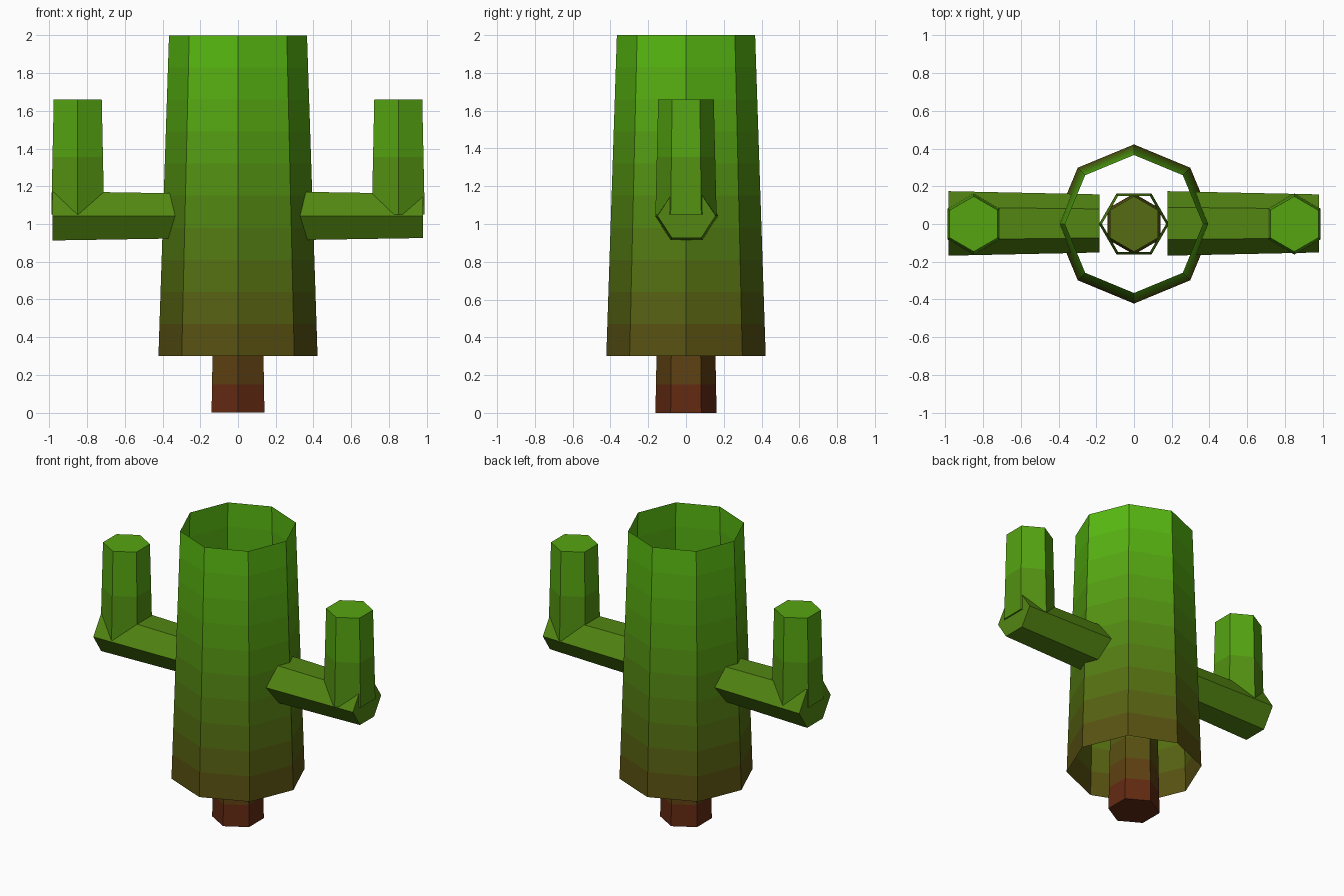
import bpy, bmesh, math
from mathutils import Matrix

if "Cube" in bpy.data.objects:
    bpy.data.objects.remove(bpy.data.objects["Cube"])

# Height gradient: dark red foot to bright green top (linear colours)
STOPS = [(0.0, (0.13, 0.009, 0.006)), (0.35, (0.10, 0.075, 0.006)),
         (1.05, (0.085, 0.24, 0.006)), (2.0, (0.10, 0.52, 0.006))]


def shade(z):
    for (z0, a), (z1, b) in zip(STOPS, STOPS[1:]):
        if z <= z1:
            t = (z - z0) / (z1 - z0)
            return tuple(p + (q - p) * t for p, q in zip(a, b)) + (1,)
    return STOPS[-1][1] + (1,)


def prism(name, sides, r0, r1, length, matrix, turn=0.0, bands=1, caps=True):
    """Tapered prism along local z, placed by matrix, coloured in height bands."""
    bm = bmesh.new()
    rings = []
    for k in range(bands + 1):
        t = k / bands
        r = r0 + (r1 - r0) * t
        rings.append([bm.verts.new((r * math.cos(turn + math.tau * i / sides),
                                    r * math.sin(turn + math.tau * i / sides),
                                    length * t)) for i in range(sides)])
    for k in range(bands):
        lo, hi = rings[k], rings[k + 1]
        for i in range(sides):
            j = (i + 1) % sides
            bm.faces.new((lo[i], lo[j], hi[j], hi[i])).material_index = k
    if caps:
        bm.faces.new(rings[0][::-1])
        bm.faces.new(rings[-1]).material_index = bands - 1
    bm.transform(matrix)
    mesh = bpy.data.meshes.new(name)
    bm.to_mesh(mesh)
    bm.free()
    for k in range(bands):
        mat = bpy.data.materials.new(f"{name}_colour_{k}")
        mid = matrix @ Matrix.Translation((0, 0, length * (k + 0.5) / bands))
        mat.diffuse_color = shade(mid.translation.z)
        mat.use_nodes = True
        mat.node_tree.nodes["Principled BSDF"].inputs["Base Color"].default_value = mat.diffuse_color
        mesh.materials.append(mat)
    obj = bpy.data.objects.new(name, mesh)
    bpy.context.collection.objects.link(obj)
    return obj


at = Matrix.Translation
POINT_Y = math.pi / 2   # hexagon corner towards y

# Foot, open inner tube and open outer body
prism("foot", 6, 0.162, 0.147, 0.75, at((0, 0, 0)), POINT_Y, bands=5)
prism("inner_tube", 6, 0.186, 0.17, 0.8, at((0, 0, 0.72)), bands=2, caps=False)
prism("body", 8, 0.422, 0.366, 1.7, at((0, 0, 0.3)), bands=10, caps=False)

# Arms: both horizontal pieces taper towards +x, both ends turn upwards
lie_down = Matrix.Rotation(math.pi / 2, 4, 'Y')
flatten = Matrix.Diagonal((1, 1, 0.88, 1))
for side, x_start, x_up in (("left", -0.985, -0.85), ("right", 0.178, 0.85)):
    prism(f"{side}_arm", 6, 0.171, 0.154, 0.803,
          at((x_start, 0.003, 1.043)) @ flatten @ lie_down, POINT_Y)
    prism(f"{side}_arm_upright", 6, 0.162, 0.147, 0.61,
          at((x_up, 0, 1.05)), POINT_Y, bands=2)
